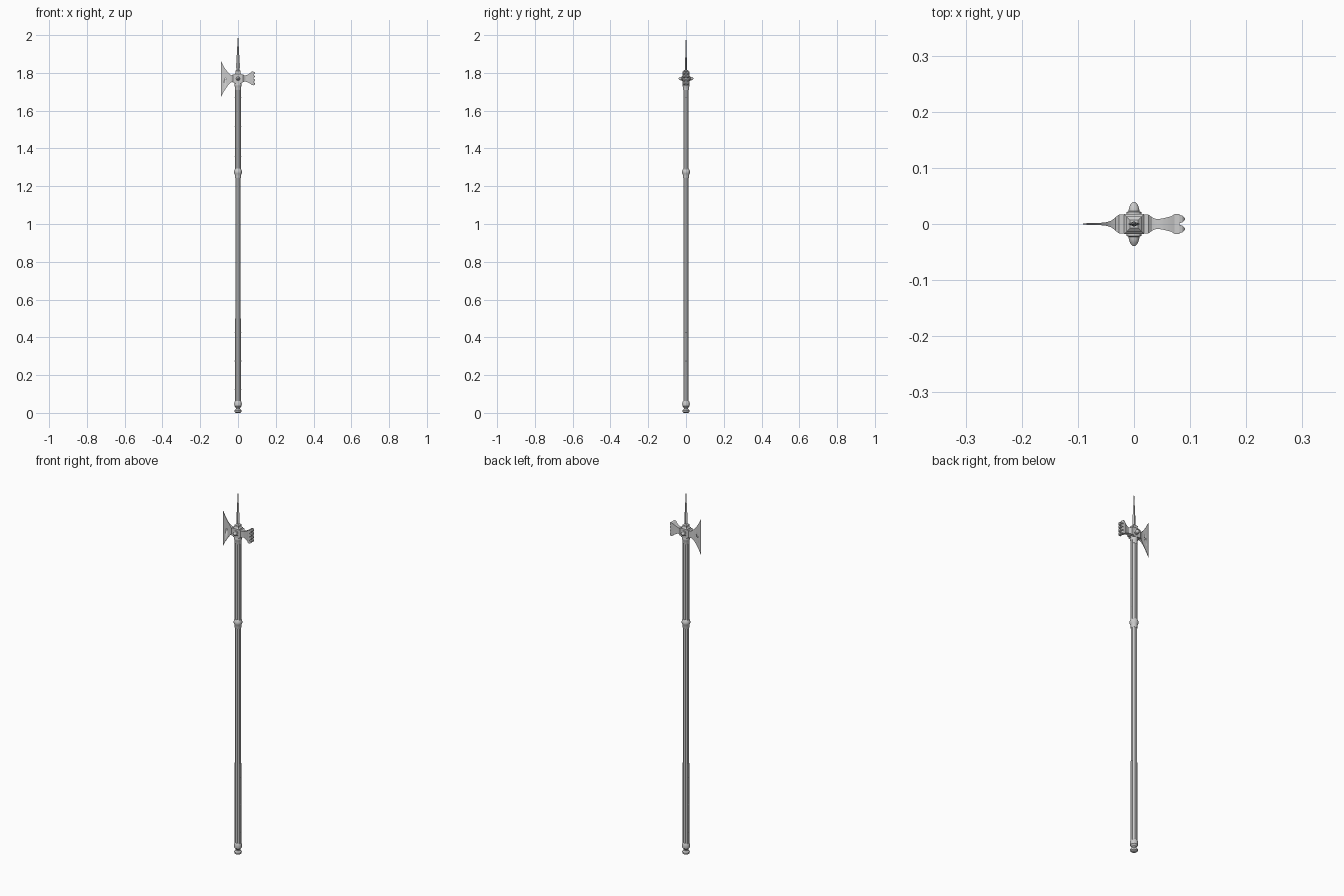
import bpy, bmesh, math
from mathutils import Vector, Matrix

if "Cube" in bpy.data.objects:
    bpy.data.objects.remove(bpy.data.objects["Cube"])


def finish(name, bm, smooth=True):
    bmesh.ops.recalc_face_normals(bm, faces=bm.faces)
    me = bpy.data.meshes.new(name)
    bm.to_mesh(me)
    bm.free()
    ob = bpy.data.objects.new(name, me)
    bpy.context.collection.objects.link(ob)
    if smooth:
        bpy.ops.object.select_all(action='DESELECT')
        ob.select_set(True)
        bpy.context.view_layer.objects.active = ob
        bpy.ops.object.shade_smooth_by_angle(angle=math.radians(30))
    return ob


def skin(name, rings, smooth=True):
    bm = bmesh.new()
    rows = [[bm.verts.new(p) for p in ring] for ring in rings]
    n = len(rows[0])
    for a, b in zip(rows, rows[1:]):
        for i in range(n):
            bm.faces.new((a[i], a[(i + 1) % n], b[(i + 1) % n], b[i]))
    bm.faces.new(rows[0])
    bm.faces.new(rows[-1])
    return finish(name, bm, smooth)


def lathe(name, profile, sides=16, mat=Matrix(), smooth=True):
    # profile of (radius, height); flats face the axes
    rings = []
    for r, z in profile:
        rings.append([mat @ Vector((r * math.cos((i + .5) * math.tau / sides),
                                    r * math.sin((i + .5) * math.tau / sides), z))
                      for i in range(sides)])
    return skin(name, rings, smooth)


def loft_x(name, stations, smooth=True):
    # rectangular sections along x: (x, half thickness, z low, z high)
    return skin(name, [[(x, -t, lo), (x, t, lo), (x, t, hi), (x, -t, hi)]
                       for x, t, lo, hi in stations], smooth)


def box(name, lo, hi):
    return loft_x(name, [(x, hi[1], lo[2], hi[2]) for x in (lo[0], hi[0])], False)


# octagonal wooden shaft
lathe("shaft", [(.0152, .05), (.0152, 1.76)], 8, smooth=False)

# turned butt cap
lathe("butt_cap", [(.012, 0), (.018, .004), (.019, .013), (.012, .021), (.012, .027),
                   (.0195, .036), (.0205, .047), (.0185, .058), (.0155, .064)], 16)

# mid collar
lathe("collar", [(.0155, 1.243), (.0175, 1.25), (.0175, 1.262), (.021, 1.268),
                 (.022, 1.275), (.021, 1.283), (.0175, 1.289), (.0155, 1.293)], 16)

# metal strips along the left and right of the shaft
for s, side in ((-1, "left"), (1, "right")):
    for part, z0, z1 in (("upper", 1.28, 1.75), ("lower", .05, .5)):
        xs = sorted((s * .013, s * .0168))
        box(f"{part}_langet_{side}", (xs[0], 0, z0), (xs[1], .0065, z1))
        for k in range(3):
            z = z0 + (z1 - z0) * (k + .5) / 3
            m = Matrix.Translation((s * .0165, 0, z)) @ Matrix.Rotation(s * math.pi / 2, 4, 'Y')
            lathe(f"{part}_rivet_{side}_{k}", [(.003, 0), (.0015, .001)], 8, m)

# ferrule and stepped socket block under the spike
lathe("ferrule", [(.0165, 1.71), (.0175, 1.715), (.0175, 1.728), (.0195, 1.732),
                  (.0195, 1.74), (.0175, 1.745), (.0175, 1.752)], 16)
q = math.sqrt(2)
lathe("socket_block", [(.018 * q, 1.745), (.018 * q, 1.794), (.013 * q, 1.799),
                       (.012 * q, 1.803), (.013 * q, 1.806), (.013 * q, 1.811),
                       (.007 * q, 1.816)], 4, smooth=False)

# top spike, flattened diamond section
skin("top_spike", [[(w, 0, z), (0, t, z), (-w, 0, z), (0, -t, z)] for w, t, z in
                   ((.007, .005, 1.808), (.0105, .005, 1.835), (.0075, .004, 1.88),
                    (.004, .0025, 1.94), (.0004, .0004, 2.0))], False)

# side lugs
for s, side in ((-1, "front"), (1, "back")):
    m = Matrix.Translation((0, 0, 1.77)) @ Matrix.Rotation(-s * math.pi / 2, 4, 'X')
    lathe(f"lug_{side}", [(.014, .016), (.014, .021), (.010, .023), (.0095, .028),
                          (.007, .034), (.003, .039)], 12, m)

# axe blade with concave shoulders
blade = loft_x("axe_blade", [
    (-.015, .0165, 1.750, 1.792), (-.027, .0165, 1.750, 1.792),
    (-.033, .012, 1.752, 1.787), (-.040, .006, 1.748, 1.790),
    (-.050, .003, 1.738, 1.800), (-.060, .002, 1.724, 1.811),
    (-.070, .0018, 1.709, 1.825), (-.080, .0016, 1.693, 1.842),
    (-.087, .0012, 1.678, 1.857), (-.091, .0005, 1.670, 1.864)])
cutter = lathe("hole_cutter", [(.004, -.02), (.004, .02)], 12,
               Matrix.Translation((-.068, 0, 1.768)) @ Matrix.Rotation(math.pi / 2, 4, 'X'))
cutter.hide_render = True
cutter.hide_viewport = True
mod = blade.modifiers.new("hole", 'BOOLEAN')
mod.operation = 'DIFFERENCE'
mod.object = cutter

# hammer
loft_x("hammer", [
    (.015, .0165, 1.750, 1.792), (.026, .0165, 1.750, 1.792),
    (.032, .012, 1.753, 1.787), (.040, .0085, 1.754, 1.786),
    (.052, .010, 1.750, 1.791), (.066, .0135, 1.742, 1.800),
    (.072, .0175, 1.736, 1.806), (.081, .0175, 1.734, 1.808)])

# hammer teeth, two columns of four
for row in range(4):
    for s in (-1, 1):
        m = Matrix.Translation((.080, s * .0088, 1.743 + row * .0187)) @ Matrix.Rotation(math.pi / 2, 4, 'Y')
        lathe(f"tooth_{row}_{'front' if s < 0 else 'back'}",
              [(.0105, 0), (.0085, .006), (.002, .0105)], 4, m, False)
